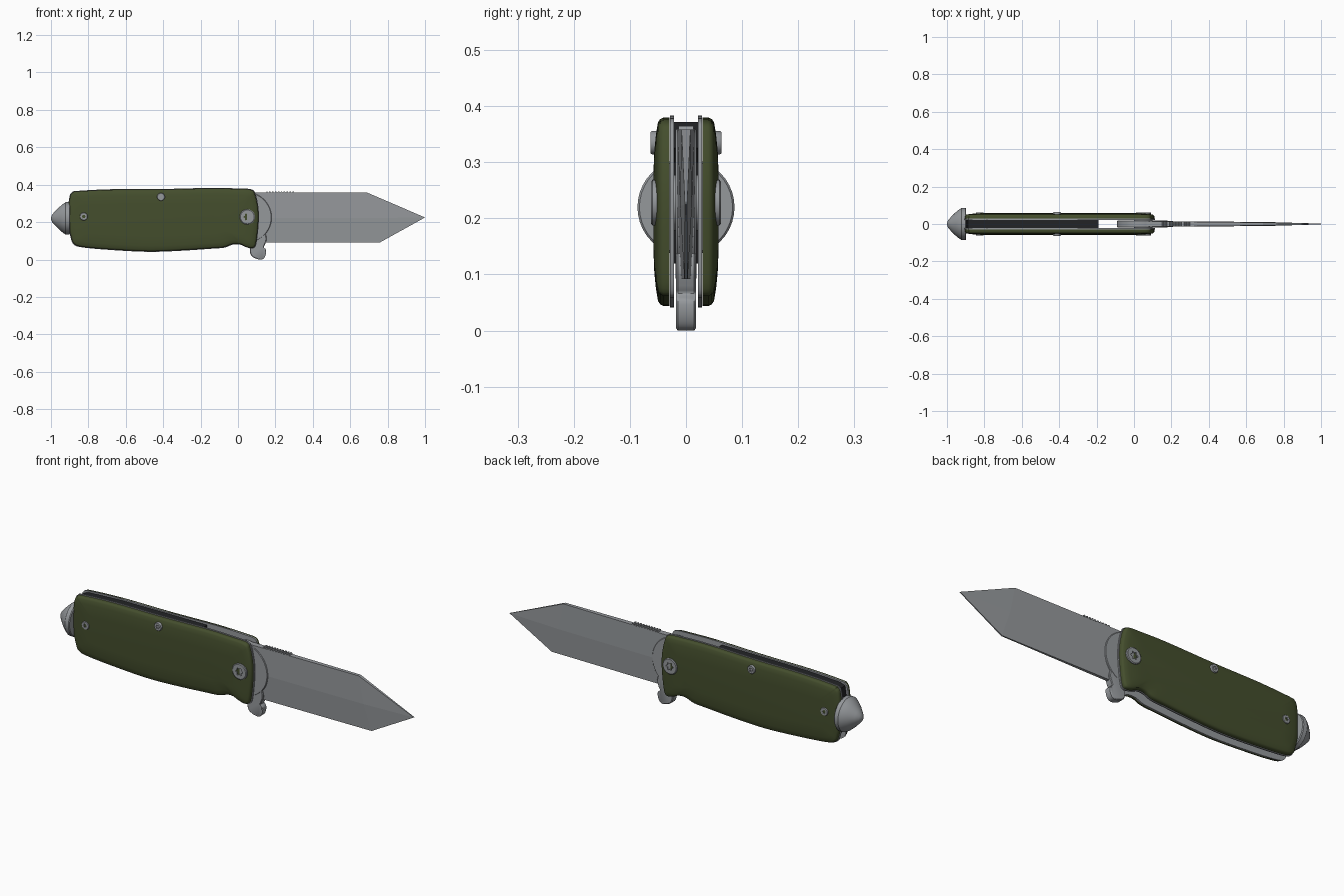
import bpy, bmesh, math
from mathutils import Vector

if "Cube" in bpy.data.objects:
    bpy.data.objects.remove(bpy.data.objects["Cube"])


def material(name, rgb):
    m = bpy.data.materials.new(name)
    m.diffuse_color = (*rgb, 1)
    m.use_nodes = True
    m.node_tree.nodes["Principled BSDF"].inputs["Base Color"].default_value = m.diffuse_color
    return m


GREEN = material("olive green", (0.058, 0.076, 0.026))
STEEL = material("steel grey", (0.30, 0.315, 0.33))
BLACK = material("black", (0.016, 0.017, 0.019))


def finish(name, bm, mat, angle=35):
    bmesh.ops.recalc_face_normals(bm, faces=bm.faces)
    me = bpy.data.meshes.new(name)
    bm.to_mesh(me)
    bm.free()
    me.materials.append(mat)
    ob = bpy.data.objects.new(name, me)
    bpy.context.collection.objects.link(ob)
    bpy.ops.object.select_all(action='DESELECT')
    bpy.context.view_layer.objects.active = ob
    ob.select_set(True)
    bpy.ops.object.shade_smooth_by_angle(angle=math.radians(angle))
    return ob


def loft(name, rings, mat, angle=35):
    """Skin a list of equal-length point rings and cap both ends."""
    bm = bmesh.new()
    vs = [[bm.verts.new(p) for p in r] for r in rings]
    n = len(rings[0])
    for a, b in zip(vs, vs[1:]):
        for i in range(n):
            bm.faces.new((a[i], a[(i + 1) % n], b[(i + 1) % n], b[i]))
    bm.faces.new(vs[0])
    bm.faces.new(vs[-1])
    return finish(name, bm, mat, angle)


def smooth_outline(pts, steps=4):
    """Closed Catmull-Rom curve through the points."""
    out, n = [], len(pts)
    for i in range(n):
        a, b, c, d = (Vector(pts[(i + k) % n]) for k in (-1, 0, 1, 2))
        for s in range(steps):
            t = s / steps
            out.append(0.5 * (2 * b + (c - a) * t + (2 * a - 5 * b + 4 * c - d) * t * t
                              + (3 * b - a - 3 * c + d) * t ** 3))
    return out


def plate(name, outline, levels, mat, angle=35):
    """Outline in x,z lofted along y; levels are (inset, y)."""
    xs, zs = [p[0] for p in outline], [p[1] for p in outline]
    cx, cz = (min(xs) + max(xs)) / 2, (min(zs) + max(zs)) / 2
    hx, hz = (max(xs) - min(xs)) / 2, (max(zs) - min(zs)) / 2
    rings = [[(cx + (x - cx) * (1 - d / hx), y, cz + (z - cz) * (1 - d / hz))
              for x, z in outline] for d, y in levels]
    return loft(name, rings, mat, angle)


def circle(cx, cz, r, n=32):
    return [(cx + r * math.cos(2 * math.pi * i / n), cz + r * math.sin(2 * math.pi * i / n))
            for i in range(n)]


# Handle outline shared by scales and liners
handle = smooth_outline([
    (-0.885, 0.357), (-0.86, 0.364), (-0.68, 0.373), (-0.42, 0.374), (-0.15, 0.38), (0.0, 0.377),
    (0.072, 0.372), (0.092, 0.345), (0.106, 0.28), (0.109, 0.215), (0.102, 0.13), (0.092, 0.075),
    (0.075, 0.062), (0.045, 0.067), (0.01, 0.082), (-0.03, 0.082), (-0.075, 0.066), (-0.15, 0.06),
    (-0.3, 0.05), (-0.47, 0.044), (-0.65, 0.052), (-0.82, 0.066), (-0.875, 0.082), (-0.892, 0.12),
    (-0.904, 0.18), (-0.905, 0.27), (-0.898, 0.335)])


def screw(name, cx, cz, r, base, top, s):
    """Round head with a six-lobed recess, s = side."""
    n = 36
    spec = [(r, base), (r, top - 0.003), (r * 0.9, top)]
    rings = [[(x, s * y, z) for x, z in circle(cx, cz, q, n)] for q, y in spec]

    def star(y):
        return [(cx + q * math.cos(a), s * y, cz + q * math.sin(a))
                for a, q in ((2 * math.pi * i / n, r * (0.42 + 0.09 * math.cos(12 * math.pi * i / n)))
                             for i in range(n))]
    loft(name, rings + [star(top), star(top - 0.006)], STEEL)


for s, side in ((-1, "front"), (1, "back")):
    plate(side + "_handle_scale", handle,
          [(0, s * 0.029), (0, s * 0.040), (0.003, s * 0.046), (0.009, s * 0.050),
           (0.03, s * 0.0535), (0.06, s * 0.0565), (0.085, s * 0.0575)], GREEN)
    plate(side + "_liner", handle,
          [(-0.003, s * 0.0215), (-0.003, s * 0.0285)], STEEL)
    screw(side + "_rear_screw", -0.825, 0.23, 0.021, 0.03, 0.061, s)
    screw(side + "_middle_screw", -0.412, 0.335, 0.021, 0.03, 0.0635, s)
    screw(side + "_pivot_screw", 0.05, 0.228, 0.041, 0.03, 0.0625, s)

# Dark back spacer, running along the top and down the rear end
plate("back_spacer", [
    (-0.19, 0.372), (-0.42, 0.371), (-0.68, 0.369), (-0.86, 0.36), (-0.888, 0.35), (-0.9, 0.27),
    (-0.9, 0.18), (-0.888, 0.12), (-0.8, 0.12), (-0.78, 0.2), (-0.76, 0.3), (-0.72, 0.32),
    (-0.19, 0.325)], [(0, -0.0215), (0, 0.0215)], BLACK)

# Domed glass breaker turned around the x axis
profile = [(-1.0, 0.004), (-0.994, 0.02), (-0.98, 0.036), (-0.955, 0.061), (-0.932, 0.08),
           (-0.926, 0.083), (-0.922, 0.0865), (-0.902, 0.0865), (-0.898, 0.083),
           (-0.898, 0.021), (-0.85, 0.021)]
loft("glass_breaker", [[(x, u, 0.22 + v) for u, v in circle(0, 0, r, 40)] for x, r in profile],
     STEEL, 30)

# Blade: spine, hollow shoulder, centre ridge and edge, each side mirrored
pts = {  # x, half thickness, z
    "spine0": (0.05, 0.015, 0.358), "spine1": (0.69, 0.008, 0.358), "tip": (1.0, 0.002, 0.225),
    "edge1": (0.76, 0.003, 0.092), "edge0": (0.05, 0.009, 0.092),
    "ridge0": (0.05, 0.016, 0.222), "ridge1": (0.72, 0.0105, 0.222)}
bm = bmesh.new()
V = {(k, s): bm.verts.new((x, s * y, z)) for k, (x, y, z) in pts.items() for s in (-1, 1)}
for s in (-1, 1):
    for f in (("spine0", "spine1", "ridge1", "ridge0"), ("ridge0", "ridge1", "edge1", "edge0"),
              ("spine1", "tip", "ridge1"), ("ridge1", "tip", "edge1")):
        bm.faces.new([V[k, s] for k in f])
rim = ["spine0", "spine1", "tip", "edge1", "edge0", "ridge0"]
for a, b in zip(rim, rim[1:] + rim[:1]):
    bm.faces.new((V[a, -1], V[b, -1], V[b, 1], V[a, 1]))
finish("blade", bm, STEEL, 1)

# Thumb grooves on the spine
bm = bmesh.new()
for i in range(10):
    x = 0.155 + i * 0.0155
    lo = [bm.verts.new((x + dx, -0.0135, 0.356 + dz)) for dx, dz in
          ((-0.006, 0), (-0.003, 0.009), (0.003, 0.009), (0.006, 0))]
    hi = [bm.verts.new((v.co.x, 0.0135, v.co.z)) for v in lo]
    for k in range(4):
        bm.faces.new((lo[k], lo[(k + 1) % 4], hi[(k + 1) % 4], hi[k]))
    bm.faces.new(lo)
    bm.faces.new(hi)
finish("spine_grooves", bm, STEEL)

# Round tang and pivot barrel inside the handle
plate("blade_tang", circle(0.045, 0.225, 0.135, 48),
      [(0.003, -0.0185), (0, -0.0155), (0, 0.0155), (0.003, 0.0185)], STEEL)
plate("pivot_barrel", circle(0.05, 0.228, 0.05), [(0, -0.0215), (0, 0.0215)], STEEL)

# Flipper tab below the pivot
flipper = smooth_outline([
    (0.06, 0.2), (0.1, 0.215), (0.128, 0.215), (0.137, 0.17), (0.153, 0.115), (0.144, 0.08),
    (0.138, 0.066), (0.15, 0.052), (0.148, 0.025), (0.135, 0.004), (0.11, 0.001), (0.075, 0.016),
    (0.063, 0.045), (0.068, 0.075), (0.06, 0.12)])
low = min(p[1] for p in flipper)
flipper = [(x, z - low) for x, z in flipper]
plate("flipper_tab", flipper,
      [(0.004, -0.0175), (0, -0.0145), (0, 0.0145), (0.004, 0.0175)], STEEL)
